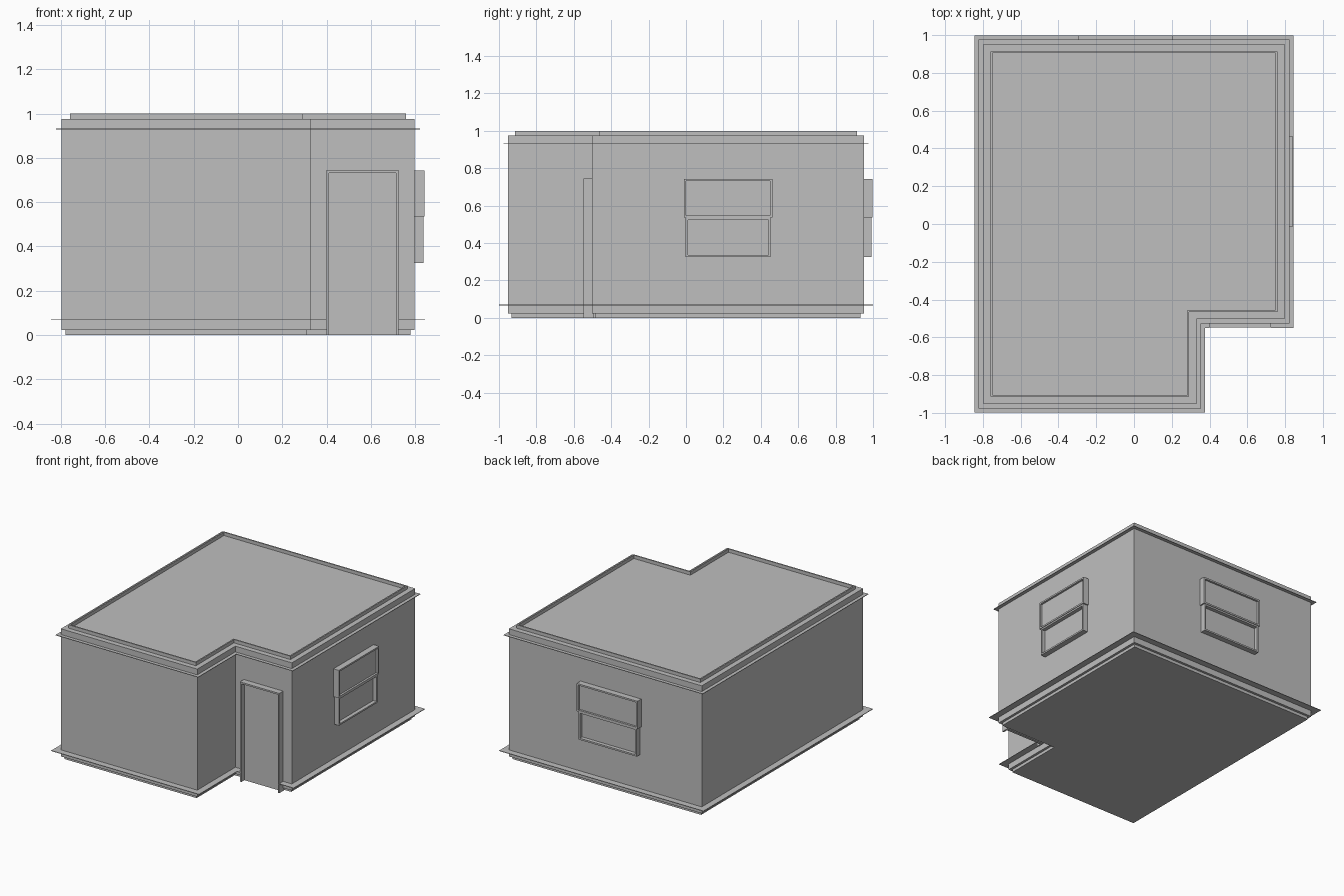
import bpy, bmesh

if "Cube" in bpy.data.objects:
    bpy.data.objects.remove(bpy.data.objects["Cube"])

grey = bpy.data.materials.new("plaster_grey")
grey.diffuse_color = (0.52, 0.52, 0.52, 1)
grey.use_nodes = True
grey.node_tree.nodes["Principled BSDF"].inputs["Base Color"].default_value = grey.diffuse_color

X, Y = 0.797, 0.952          # half sizes of the wall footprint
NX, NY = 0.33, -0.503        # inner corner of the entrance notch


def outline(d):
    """L-shaped footprint, offset outward by d."""
    return [(-X - d, -Y - d), (NX + d, -Y - d), (NX + d, NY - d),
            (X + d, NY - d), (X + d, Y + d), (-X - d, Y + d)]


def finish(name, bm):
    bmesh.ops.recalc_face_normals(bm, faces=bm.faces)
    me = bpy.data.meshes.new(name)
    bm.to_mesh(me)
    bm.free()
    me.materials.append(grey)
    ob = bpy.data.objects.new(name, me)
    bpy.context.collection.objects.link(ob)
    return ob


def slab(name, d, z0, z1):
    """Solid prism on the footprint."""
    bm = bmesh.new()
    low = [bm.verts.new((x, y, z0)) for x, y in outline(d)]
    top = [bm.verts.new((x, y, z1)) for x, y in outline(d)]
    bm.faces.new(low)
    bm.faces.new(top)
    for i in range(6):
        j = (i + 1) % 6
        bm.faces.new((low[i], low[j], top[j], top[i]))
    return finish(name, bm)


def band(name, inner, outer, z0, z1, closed=True):
    """Rectangular section swept between two matching paths."""
    bm = bmesh.new()
    rings = [[bm.verts.new(p) for p in
              ((a[0], a[1], z0), (b[0], b[1], z0), (b[0], b[1], z1), (a[0], a[1], z1))]
             for a, b in zip(inner, outer)]
    n = len(rings)
    for i in range(n if closed else n - 1):
        r, s = rings[i], rings[(i + 1) % n]
        for k in range(4):
            m = (k + 1) % 4
            bm.faces.new((r[k], r[m], s[m], s[k]))
    if not closed:
        bm.faces.new(rings[0])
        bm.faces.new(rings[-1])
    return finish(name, bm)


def boxes(name, parts, place):
    """Boxes given as (u0, u1, z0, z1, d0, d1): along wall, height, distance out."""
    bm = bmesh.new()
    for u0, u1, z0, z1, d0, d1 in parts:
        v = [bm.verts.new(place(u, d, z)) for z in (z0, z1)
             for u, d in ((u0, d0), (u1, d0), (u1, d1), (u0, d1))]
        for f in ((0, 1, 2, 3), (4, 5, 6, 7), (0, 1, 5, 4),
                  (1, 2, 6, 5), (2, 3, 7, 6), (3, 0, 4, 7)):
            bm.faces.new([v[i] for i in f])
    return finish(name, bm)


def frame(u0, u1, z0, z1, depth, pane, t=0.012, bottom=True):
    """Thin projecting frame with a recessed pane."""
    zb = z0 + t if bottom else z0
    parts = [(u0, u0 + t, z0, z1, -0.01, depth), (u1 - t, u1, z0, z1, -0.01, depth),
             (u0 + t, u1 - t, z1 - t, z1, -0.01, depth),
             (u0 + t, u1 - t, zb, z1 - t, -0.01, pane)]
    if bottom:
        parts.append((u0 + t, u1 - t, z0, zb, -0.01, depth))
    return parts


# Walls with roof deck, and the slightly inset base
slab("walls", 0, 0.022, 0.975)
slab("base", -0.018, 0, 0.022)

# Low parapet around the roof
band("parapet", outline(-0.048), outline(-0.038), 0.97, 1.0)

# Thin ledge below the roof edge
band("upper_ledge", outline(-0.005), outline(0.025), 0.928, 0.932)

# Thin ledge at ground level, interrupted by the doorway
D0, D1 = 0.40, 0.725


def around_door(d):
    o = outline(d)
    return [(D1, NY - d)] + o[3:] + o[:3] + [(D0, NY - d)]


band("lower_ledge", around_door(-0.005), around_door(0.047), 0.067, 0.071, False)

# Door facing the front inside the notch
boxes("door", frame(D0, D1, 0.0, 0.745, 0.046, 0.01, bottom=False),
      lambda u, d, z: (u, NY - d, z))


# Two-part windows, upper sash slightly larger and prouder
def window(name, u0, u1, place):
    boxes(name, frame(u0, u1, 0.535, 0.743, 0.045, 0.03)
          + frame(u0 + 0.01, u1 - 0.01, 0.325, 0.535, 0.04, 0.012), place)


window("right_window", -0.012, 0.462, lambda u, d, z: (X + d, u, z))
window("back_window", -0.297, 0.205, lambda u, d, z: (u, Y + d, z))
